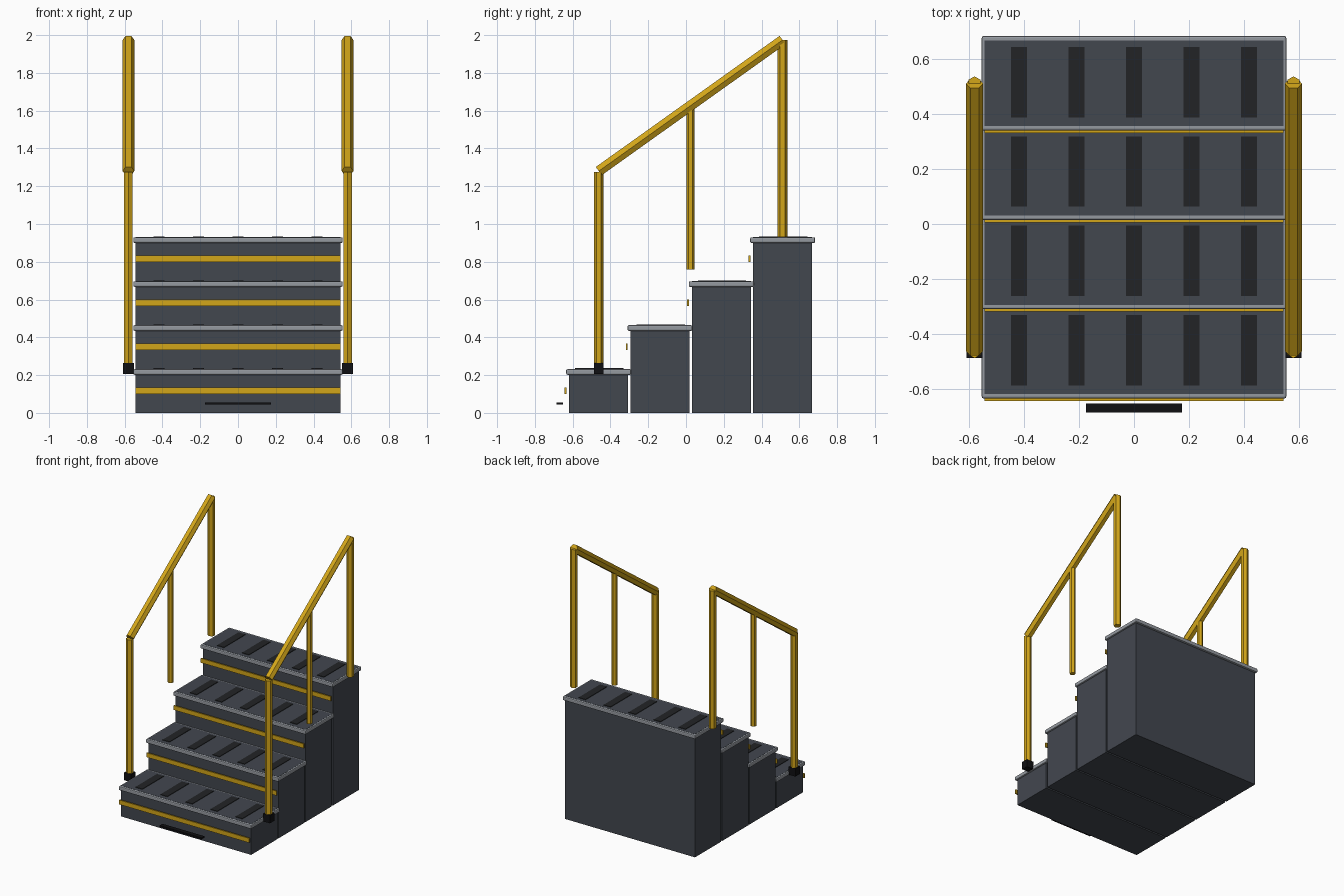
import bpy
from mathutils import Vector

if "Cube" in bpy.data.objects:
    bpy.data.objects.remove(bpy.data.objects["Cube"])


def material(name, color):
    m = bpy.data.materials.new(name)
    m.diffuse_color = (*color, 1)
    m.use_nodes = True
    m.node_tree.nodes["Principled BSDF"].inputs["Base Color"].default_value = m.diffuse_color
    return m


SLATE = material("slate", (0.055, 0.063, 0.078))
STEEL = material("steel", (0.30, 0.32, 0.35))
YELLOW = material("yellow", (0.65, 0.38, 0.01))
RUBBER = material("rubber", (0.016, 0.017, 0.019))
BLACK = material("black", (0.005, 0.005, 0.006))


def box(name, lo, hi, mat, bevel=0):
    lo, hi = Vector(lo), Vector(hi)
    bpy.ops.mesh.primitive_cube_add(size=1, location=(lo + hi) / 2)
    ob = bpy.context.object
    ob.name = name
    ob.scale = hi - lo
    bpy.ops.object.transform_apply(location=False, rotation=False, scale=True)
    ob.data.materials.append(mat)
    if bevel:
        mod = ob.modifiers.new("bevel", 'BEVEL')
        mod.width = bevel
        mod.segments = 2
    return ob


def tube(name, a, b, radius, mat, spin=0.0):
    """Six-sided bar between two points."""
    a, b = Vector(a), Vector(b)
    d = b - a
    bpy.ops.mesh.primitive_cylinder_add(vertices=6, radius=radius, depth=d.length,
                                        location=(a + b) / 2)
    ob = bpy.context.object
    ob.name = name
    ob.rotation_mode = 'QUATERNION'
    turn = Vector((0, 0, 1)).rotation_difference(d.normalized())
    ob.rotation_quaternion = turn @ Vector((0, 0, 1)).rotation_difference(Vector((0, 0, 1)))
    if spin:
        from mathutils import Matrix
        ob.data.transform(Matrix.Rotation(spin, 4, 'Z'))
    ob.data.materials.append(mat)
    return ob


RISE, PITCH, COUNT = 0.2327, 0.3247, 4

# Steps: body, metal tread edge, grip strips, hazard stripe
for i in range(COUNT):
    n = i + 1
    y = -0.4625 + i * PITCH
    top = 0.2325 + i * RISE
    box(f"step_body_{n}", (-0.543, y - 0.156, 0), (0.543, y + 0.156, top), SLATE)
    box(f"tread_edge_{n}", (-0.554, y - 0.172, top - 0.031), (0.554, y + 0.172, top - 0.001),
        STEEL, 0.007)
    for k in range(5):
        x = (k - 2) * 0.209
        box(f"grip_strip_{n}_{k + 1}", (x - 0.029, y + 0.004 - 0.128, top - 0.005),
            (x + 0.029, y + 0.004 + 0.128, top + 0.004), RUBBER)
    z = 0.1175 + i * RISE
    box(f"hazard_stripe_{n}", (-0.543, y - 0.181, z - 0.0165), (0.543, y - 0.171, z + 0.0165),
        YELLOW)

# Dark bar ahead of the bottom step
box("kick_bar", (-0.175, -0.686, 0.044), (0.175, -0.652, 0.056), BLACK)

# Handrails on both sides
FRONT_Y, MID_Y, BACK_Y = -0.462, 0.024, 0.511
LOW_Z, HIGH_Z = 1.275, 1.974
for side, s in (("left", -1), ("right", 1)):
    x = 0.58 * s
    tube(f"front_post_{side}", (x, FRONT_Y, 0.23), (x, FRONT_Y, LOW_Z), 0.026, YELLOW)
    tube(f"middle_post_{side}", (x, MID_Y, 0.76), (x, MID_Y, 1.615), 0.021, YELLOW)
    tube(f"back_post_{side}", (x, BACK_Y, 0.93), (x, BACK_Y, HIGH_Z), 0.026, YELLOW)
    tube(f"handrail_{side}", (x, FRONT_Y, LOW_Z + 0.005), (x, BACK_Y, HIGH_Z), 0.031,
         YELLOW, spin=0.5235988)
    box(f"post_foot_{side}", (x - 0.029, FRONT_Y - 0.026, 0.206),
        (x + 0.029, FRONT_Y + 0.026, 0.265), BLACK)
